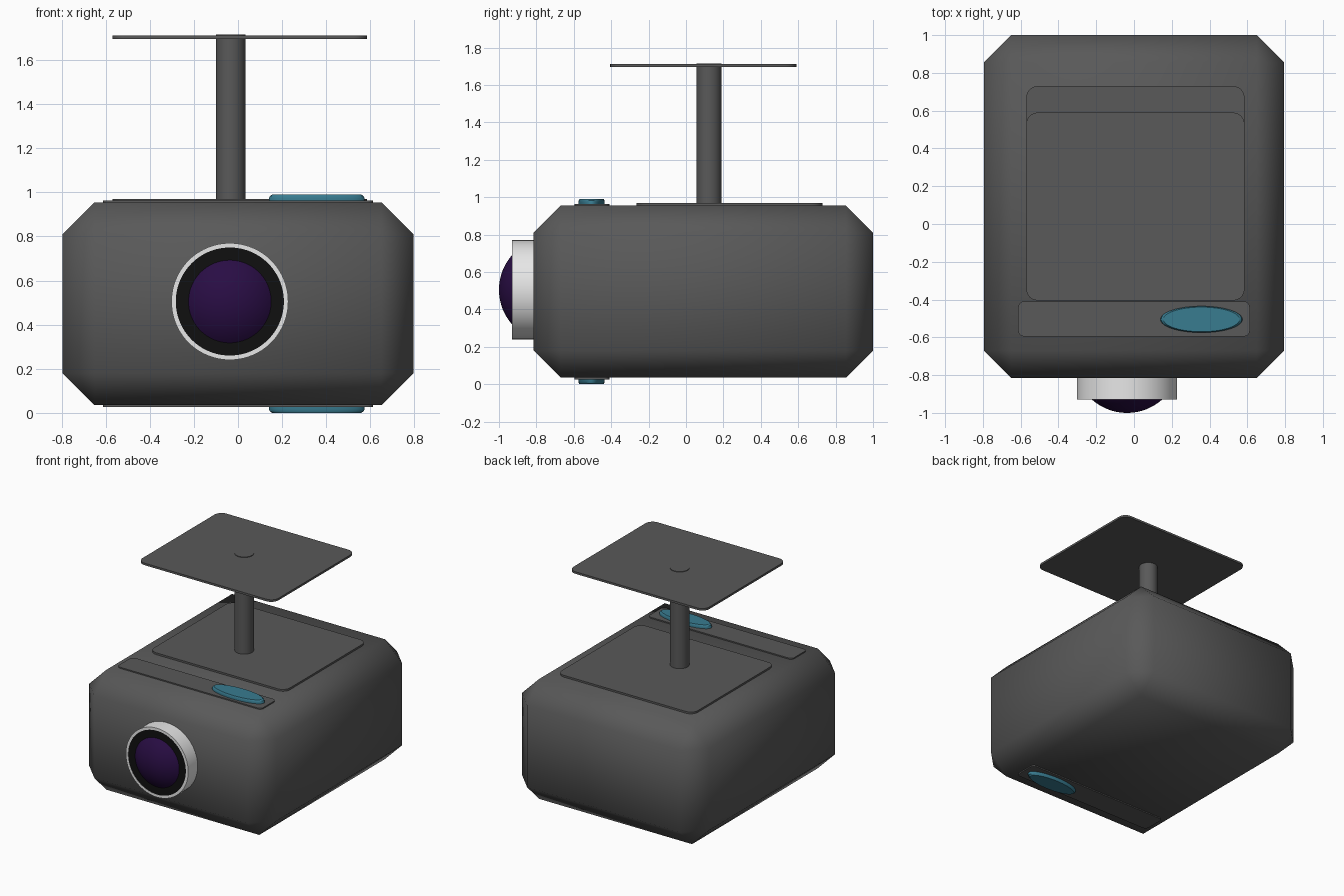
import bpy, bmesh, math
from mathutils import Matrix, Vector

if "Cube" in bpy.data.objects:
    bpy.data.objects.remove(bpy.data.objects["Cube"])


def material(name, rgb):
    m = bpy.data.materials.new(name)
    m.diffuse_color = (*rgb, 1)
    m.use_nodes = True
    m.node_tree.nodes["Principled BSDF"].inputs["Base Color"].default_value = m.diffuse_color
    return m


GREY = material("dark grey", (0.10, 0.10, 0.10))
TEAL = material("teal", (0.04, 0.20, 0.28))
WHITE = material("light grey", (0.80, 0.80, 0.80))
BLACK = material("black", (0.005, 0.005, 0.005))
PURPLE = material("lens purple", (0.022, 0.004, 0.058))


def finish(name, bm, mat, angle=30):
    bmesh.ops.recalc_face_normals(bm, faces=bm.faces[:])
    me = bpy.data.meshes.new(name)
    bm.to_mesh(me)
    bm.free()
    me.materials.append(mat)
    me.shade_smooth()
    if angle:
        me.set_sharp_from_angle(angle=math.radians(angle))
    ob = bpy.data.objects.new(name, me)
    bpy.context.collection.objects.link(ob)
    return ob


def box(name, lo, hi, mat, bevel, segments=1, vertical_only=False, angle=30):
    """Box between two corners with bevelled edges."""
    lo, hi = Vector(lo), Vector(hi)
    bm = bmesh.new()
    size = Matrix.Diagonal((*(hi - lo), 1))
    bmesh.ops.create_cube(bm, size=1, matrix=Matrix.Translation((lo + hi) / 2) @ size)
    edges = [e for e in bm.edges if not vertical_only
             or abs(e.verts[0].co.z - e.verts[1].co.z) > 1e-6]
    bmesh.ops.bevel(bm, geom=edges, offset=bevel, segments=segments,
                    profile=0.5, affect='EDGES')
    return finish(name, bm, mat, angle)


def lathe(name, profile, matrix, mat, n=96):
    """Revolve (radius, height) points around local z."""
    bm = bmesh.new()
    rings = [[bm.verts.new((r * math.cos(2 * math.pi * i / n),
                            r * math.sin(2 * math.pi * i / n), h)) for i in range(n)]
             for r, h in profile]
    for a, b in zip(rings, rings[1:]):
        for i in range(n):
            j = (i + 1) % n
            bm.faces.new((a[i], a[j], b[j], b[i]))
    bmesh.ops.remove_doubles(bm, verts=bm.verts[:], dist=1e-5)
    bm.transform(matrix)
    return finish(name, bm, mat)


# Chamfered, softly shaded body
box("projector_body", (-0.795, -0.815, 0.035), (0.795, 1.0, 0.955), GREY, 0.145, angle=None)

# Ceiling mount: lower plate, pole, upper plate
box("mount_lower_plate", (-0.57, -0.265, 0.95), (0.585, 0.73, 0.969), GREY, 0.06, 6, True)
box("mount_upper_plate", (-0.57, -0.405, 1.695), (0.585, 0.59, 1.711), GREY, 0.06, 6, True)
lathe("mount_pole", [(0, 0.955), (0.067, 0.955), (0.067, 1.715), (0, 1.715)],
      Matrix.Translation((-0.033, 0.123, 0)), GREY, 48)

# Control strips and oval buttons, top and mirrored underneath
MID = 0.495
for side, s in (("top", 1), ("bottom", -1)):
    z = sorted((MID + s * 0.45, MID + s * 0.469))
    box(side + "_control_strip", (-0.613, -0.595, z[0]), (0.613, -0.41, z[1]),
        GREY, 0.03, 5, True)
    lathe(side + "_button", [(0, 0.46), (1, 0.46), (1, 0.478), (0.98, 0.488),
                             (0.93, 0.495), (0, 0.495)],
          Matrix.Translation((0.357, -0.505, MID)) @ Matrix.Diagonal((0.217, 0.07, s, 1)),
          TEAL, 64)

# Lens: local z points to the front (-y)
FRONT = Matrix.Translation((-0.037, 0, 0.505)) @ Matrix.Rotation(math.radians(90), 4, 'X')
lathe("lens_housing", [(0, 0.80), (0.265, 0.80), (0.265, 0.93), (0.245, 0.93),
                       (0.245, 0.922), (0, 0.922)], FRONT, WHITE)
lathe("lens_black_ring", [(0, 0.921), (0.2455, 0.921), (0.2455, 0.928), (0, 0.928)],
      FRONT, BLACK)
R = 0.28
half = math.asin(0.188 / R)
lathe("lens_dome", [(R * math.sin(half * k / 12), 1.0 - R + R * math.cos(half * k / 12))
                    for k in range(13)] + [(0.188, 0.92)], FRONT, PURPLE)
